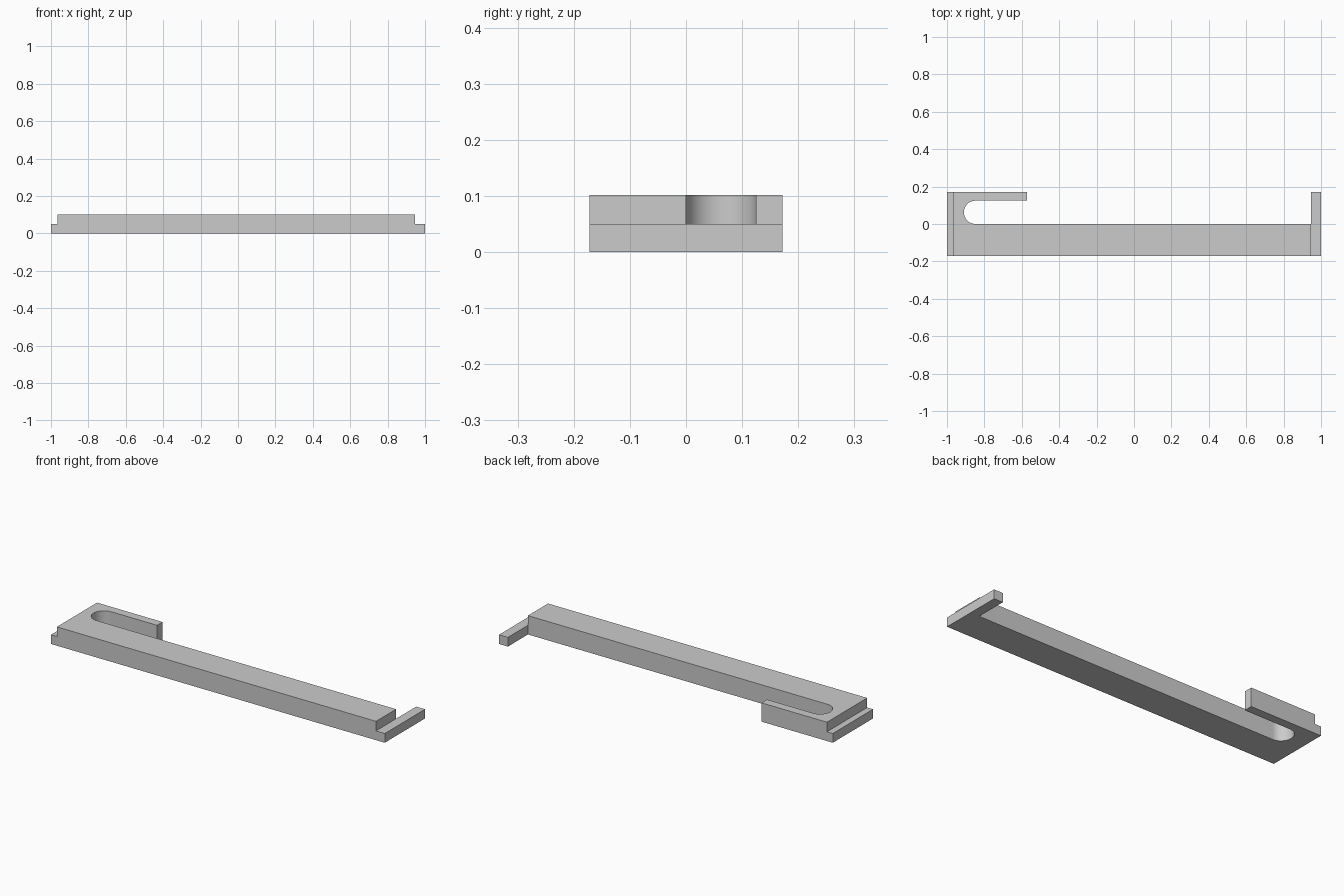
import bpy, bmesh
from math import cos, sin, pi, radians

cube = bpy.data.objects.get("Cube")
if cube:
    bpy.data.objects.remove(cube, do_unlink=True)

HALF_WIDTH, HEIGHT, STEP = 0.172, 0.102, 0.05
LEFT_EDGE, RIGHT_EDGE = -0.965, 0.947     # ends of the raised part
SLOT_X, SLOT_R = -0.847, 0.0625           # centre and radius of the round slot end
HOOK_TIP = -0.573

grey = bpy.data.materials.new("plain grey")
grey.use_nodes = True
colour = (0.6, 0.6, 0.6, 1)
grey.diffuse_color = colour
grey.node_tree.nodes["Principled BSDF"].inputs["Base Color"].default_value = colour


def prism(name, outline, z0, z1):
    """Extrude a closed outline from z0 up to z1."""
    bm = bmesh.new()
    face = bm.faces.new([bm.verts.new((x, y, z0)) for x, y in outline])
    top = bmesh.ops.extrude_face_region(bm, geom=[face])["geom"]
    verts = [v for v in top if isinstance(v, bmesh.types.BMVert)]
    bmesh.ops.translate(bm, verts=verts, vec=(0, 0, z1 - z0))
    bmesh.ops.recalc_face_normals(bm, faces=bm.faces)
    mesh = bpy.data.meshes.new(name)
    bm.to_mesh(mesh)
    bm.free()
    mesh.materials.append(grey)
    obj = bpy.data.objects.new(name, mesh)
    bpy.context.collection.objects.link(obj)
    return obj


# Bar outline with the hook at one end and the cross arm at the other
steps = 24
slot = [(SLOT_X + SLOT_R * cos(a), SLOT_R + SLOT_R * sin(a))
        for a in (-pi / 2 - pi * i / steps for i in range(steps + 1))]
outline = [(-1, -HALF_WIDTH), (1, -HALF_WIDTH), (1, HALF_WIDTH),
           (RIGHT_EDGE, HALF_WIDTH), (RIGHT_EDGE, 0), *slot,
           (HOOK_TIP, 2 * SLOT_R), (HOOK_TIP, HALF_WIDTH), (-1, HALF_WIDTH)]
bar = prism("hooked_bar", outline, 0, HEIGHT)

# Cut both ends down to half-height ledges
for name, x0, x1 in (("left_ledge_cutter", RIGHT_EDGE, 1.1),
                     ("right_ledge_cutter", -1.1, LEFT_EDGE)):
    cutter = prism(name, [(x0, -1), (x1, -1), (x1, 1), (x0, 1)], STEP, 1)
    cutter.hide_render = True
    bpy.context.view_layer.objects.active = bar
    cut = bar.modifiers.new(name, 'BOOLEAN')
    cut.operation, cut.solver, cut.object = 'DIFFERENCE', 'EXACT', cutter
    bpy.ops.object.modifier_apply(modifier=cut.name)
    bpy.data.objects.remove(cutter, do_unlink=True)

# Smooth the round slot end, keep the corners sharp
bpy.ops.object.select_all(action='DESELECT')
bar.select_set(True)
bpy.context.view_layer.objects.active = bar
bpy.ops.object.shade_smooth_by_angle(angle=radians(30))
